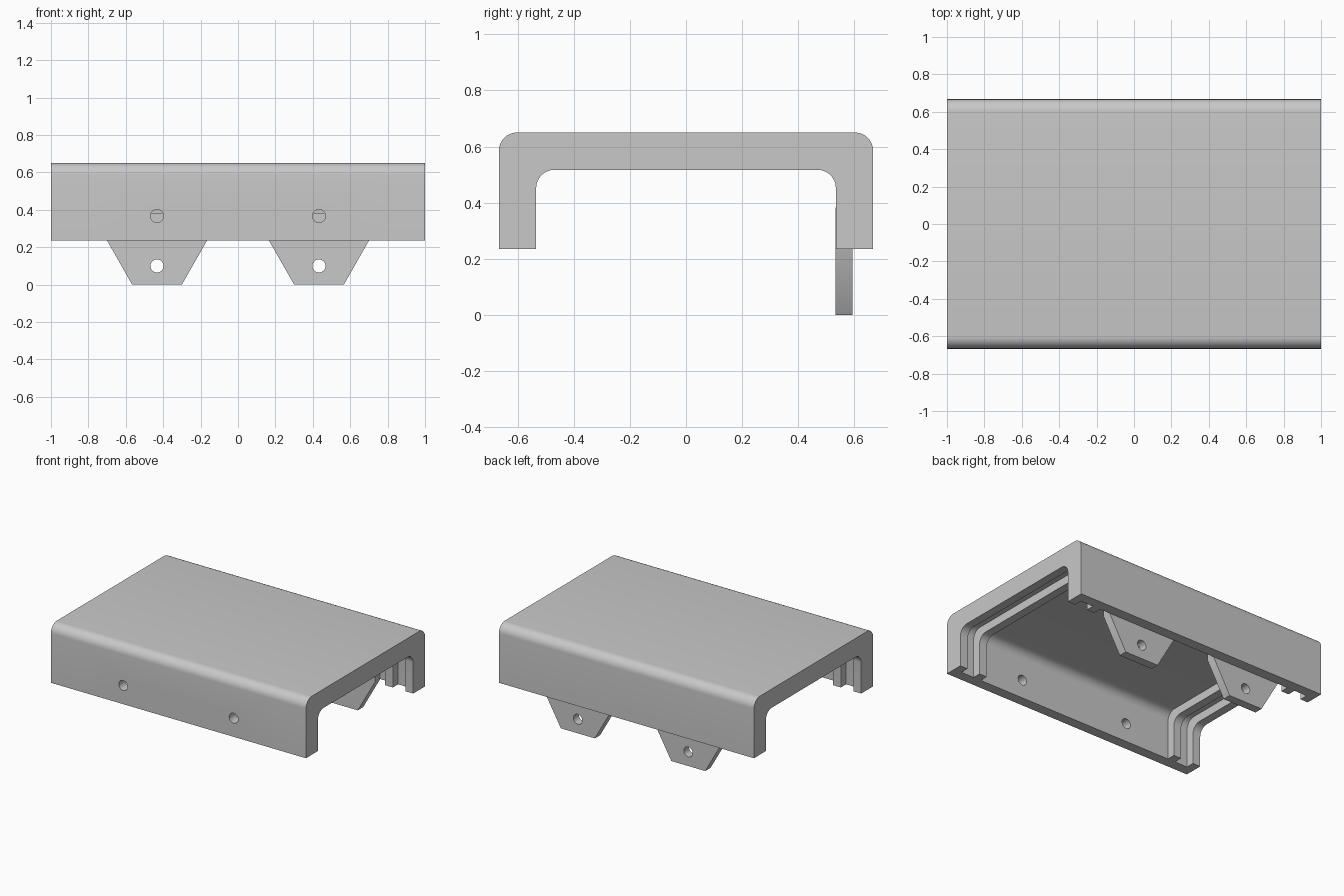
import bpy, bmesh, math

old = bpy.data.objects.get("Cube")
if old:
    bpy.data.objects.remove(old, do_unlink=True)

GREY = bpy.data.materials.new("light grey")
GREY.use_nodes = True
colour = (0.58, 0.58, 0.58, 1)
GREY.diffuse_color = colour
GREY.node_tree.nodes["Principled BSDF"].inputs["Base Color"].default_value = colour

WALL_BOTTOM, TOP, HALF_Y = 0.235, 0.65, 0.667
THIN, THICK = 0.074, 0.133
FILLET = 0.065
TAB_X, HOLE_R = 0.433, 0.035


def finish(bm, name):
    bmesh.ops.recalc_face_normals(bm, faces=bm.faces)
    mesh = bpy.data.meshes.new(name)
    bm.to_mesh(mesh)
    bm.free()
    mesh.materials.append(GREY)
    obj = bpy.data.objects.new(name, mesh)
    bpy.context.collection.objects.link(obj)
    return obj


def activate(obj):
    bpy.ops.object.select_all(action='DESELECT')
    obj.select_set(True)
    bpy.context.view_layer.objects.active = obj


def drill(obj, x, y, z):
    """Cut a round hole along y."""
    bpy.ops.mesh.primitive_cylinder_add(vertices=32, radius=HOLE_R, depth=0.3,
                                        location=(x, y, z),
                                        rotation=(math.pi / 2, 0, 0))
    cutter = bpy.context.object
    cutter.hide_render = True
    cutter.data.materials.append(GREY)
    mod = obj.modifiers.new("hole", 'BOOLEAN')
    mod.operation, mod.solver, mod.object = 'DIFFERENCE', 'EXACT', cutter
    activate(obj)
    bpy.ops.object.modifier_apply(modifier=mod.name)
    bpy.data.objects.remove(cutter, do_unlink=True)


def arch(half, top, steps=8):
    """Right half of a rounded arch, from its foot to the middle."""
    pts = [(half, WALL_BOTTOM)]
    for i in range(steps + 1):
        a = math.pi / 2 * i / steps
        pts.append((half - FILLET + FILLET * math.cos(a),
                    top - FILLET + FILLET * math.sin(a)))
    return pts


def channel_profile(wall):
    def mirrored(pts):
        return pts + [(-y, z) for y, z in reversed(pts)]
    foot = HALF_Y - THIN
    outer = mirrored(arch(HALF_Y, TOP))
    inner = mirrored(arch(HALF_Y - wall, TOP - wall))
    return outer + [(-foot, WALL_BOTTOM)] + inner[::-1] + [(foot, WALL_BOTTOM)]


# Channel-shaped cover, lofted along x, with two inner ribs at each end
half_sections = [(1, THICK), (0.94, THICK), (0.94, THIN), (0.84, THIN),
                 (0.84, THICK), (0.78, THICK), (0.78, THIN)]
sections = [(-x, w) for x, w in half_sections] + half_sections[::-1]
bm = bmesh.new()
rings = [[bm.verts.new((x, y, z)) for y, z in channel_profile(w)]
         for x, w in sections]
for a, b in zip(rings, rings[1:]):
    for i in range(len(a)):
        j = (i + 1) % len(a)
        bm.faces.new((a[i], a[j], b[j], b[i]))
bm.faces.new(rings[0])
bm.faces.new(rings[-1])
bmesh.ops.remove_doubles(bm, verts=bm.verts, dist=1e-5)
cover = finish(bm, "cover")
for side in (-1, 1):
    drill(cover, side * TAB_X, -HALF_Y, 0.367)
activate(cover)
bpy.ops.object.shade_smooth_by_angle(angle=math.radians(30))

# Hanging tabs fixed to the inside of the back wall
for side, label in ((-1, "right"), (1, "left")):
    half_outline = [(0.133, 0), (0.267, WALL_BOTTOM), (0.267, 0.382)]
    outline = half_outline + [(-x, z) for x, z in reversed(half_outline)]
    bm = bmesh.new()
    face = bm.faces.new([bm.verts.new((side * TAB_X + x, 0.533, z))
                         for x, z in outline])
    grown = bmesh.ops.extrude_face_region(bm, geom=[face])["geom"]
    bmesh.ops.translate(bm, vec=(0, 0.06, 0),
                        verts=[v for v in grown if isinstance(v, bmesh.types.BMVert)])
    tab = finish(bm, label + "_tab")
    drill(tab, side * TAB_X, 0.563, 0.1)
    activate(tab)
    bpy.ops.object.shade_smooth_by_angle(angle=math.radians(30))
